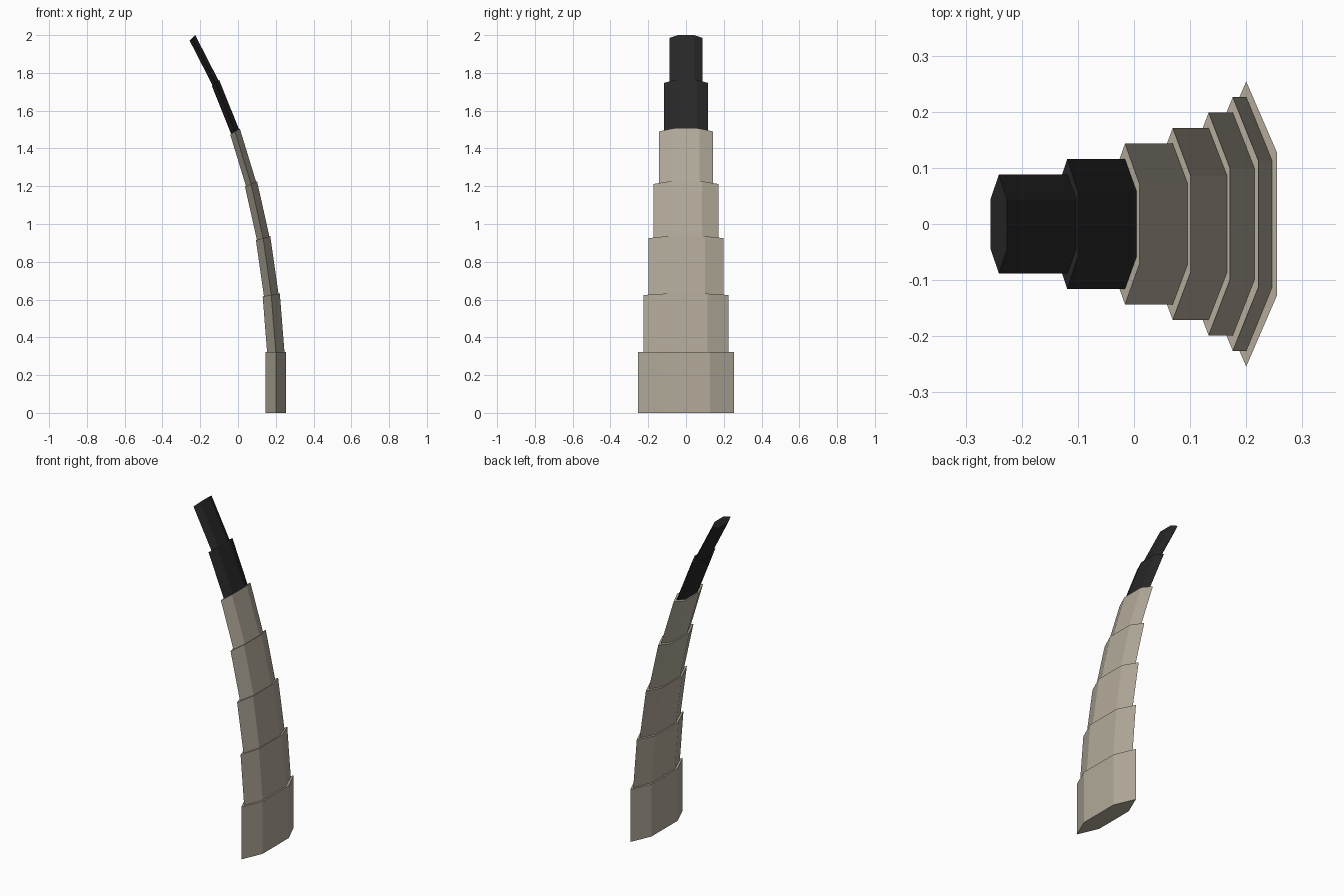
import bpy, bmesh, math
from mathutils import Vector

if "Cube" in bpy.data.objects:
    bpy.data.objects.remove(bpy.data.objects["Cube"])


def material(name, rgb):
    m = bpy.data.materials.new(name)
    m.diffuse_color = (*rgb, 1)
    m.use_nodes = True
    m.node_tree.nodes["Principled BSDF"].inputs["Base Color"].default_value = m.diffuse_color
    return m


beige = material("weathered_beige", (0.445, 0.402, 0.323))
black = material("tip_black", (0.02, 0.02, 0.02))

# Joint centres (x, z) along the curve and half thickness of each segment
joints = [(0.2, 0), (0.2, 0.322), (0.176, 0.624), (0.133, 0.925), (0.069, 1.212),
          (-0.016, 1.49), (-0.119, 1.747), (-0.241, 1.985)]
half_thick = [0.055, 0.0455, 0.038, 0.032, 0.0255, 0.0195, 0.0147]


def segment(i):
    """Flattened six-sided prism leaning along the curve, with slanted ends."""
    lo, hi = (Vector((x, 0, z)) for x, z in joints[i:i + 2])
    lean = (lo.x - hi.x) / (hi.z - lo.z)
    if i:
        lo -= (hi - lo).normalized() * 0.02      # sink into the segment below
    radius = 0.254 - 0.0277 * i
    bm = bmesh.new()
    rings = []
    for c in (lo, hi):
        ring = []
        for k in range(6):
            a = math.radians(60 * k + 30)
            dx = math.cos(a) / math.cos(math.radians(30)) * half_thick[i]
            ring.append(bm.verts.new(c + Vector((dx, radius * math.sin(a), 2 * lean * dx))))
        rings.append(ring)
    bm.faces.new(rings[0][::-1])
    bm.faces.new(rings[1])
    for k in range(6):
        n = (k + 1) % 6
        bm.faces.new((rings[0][k], rings[0][n], rings[1][n], rings[1][k]))
    bmesh.ops.recalc_face_normals(bm, faces=bm.faces)
    name = f"curved_segment_{i + 1}" if i < 5 else f"dark_tip_{i - 4}"
    mesh = bpy.data.meshes.new(name)
    bm.to_mesh(mesh)
    bm.free()
    mesh.materials.append(beige if i < 5 else black)
    bpy.context.collection.objects.link(bpy.data.objects.new(name, mesh))


for i in range(7):
    segment(i)
